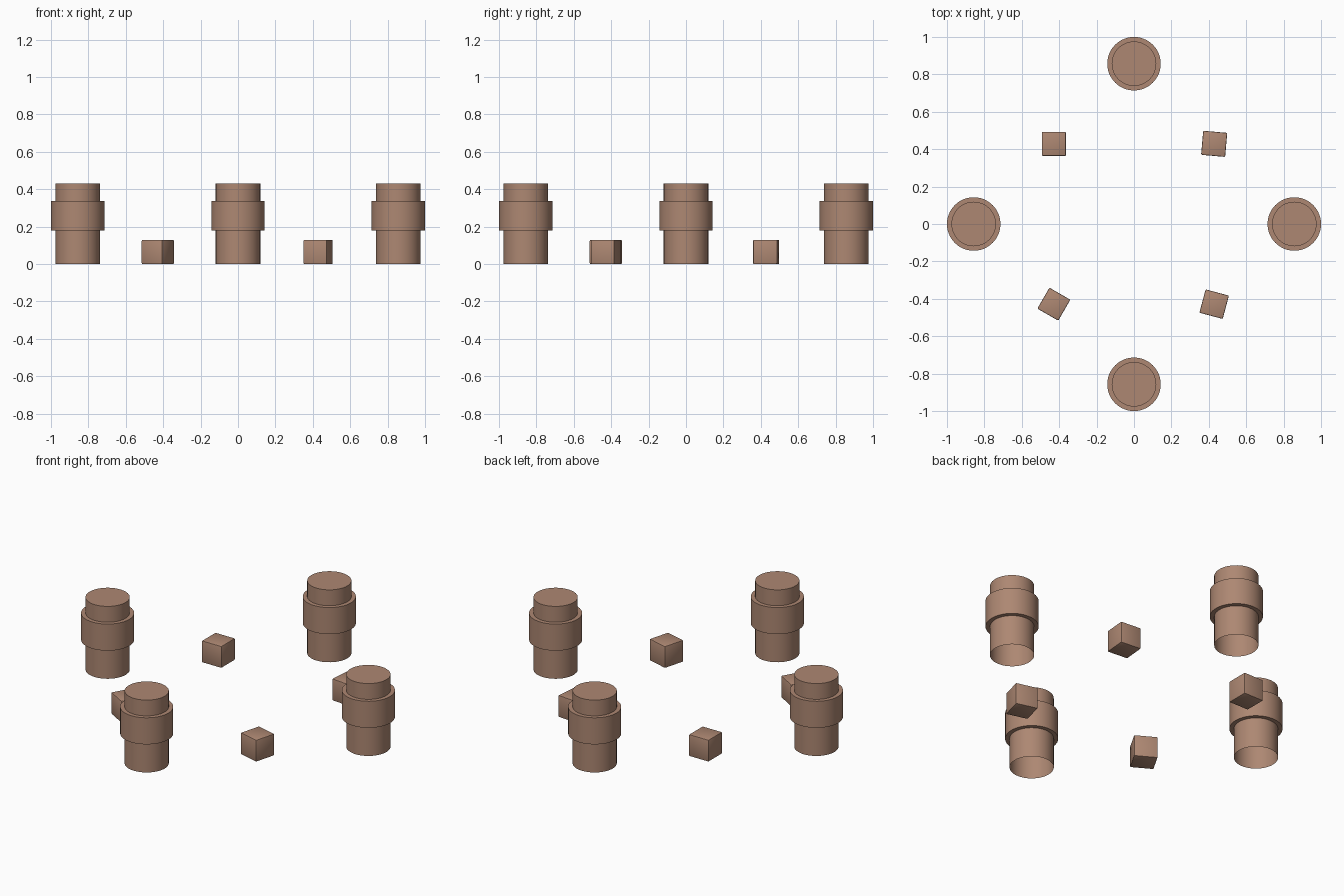
import bpy, bmesh, math

if "Cube" in bpy.data.objects:
    bpy.data.objects.remove(bpy.data.objects["Cube"])

clay = bpy.data.materials.new("light brown clay")
clay.diffuse_color = (0.42, 0.245, 0.17, 1)
clay.use_nodes = True
clay.node_tree.nodes["Principled BSDF"].inputs["Base Color"].default_value = clay.diffuse_color


def finish(name, bm, loc, turn=0.0):
    bmesh.ops.recalc_face_normals(bm, faces=bm.faces)
    mesh = bpy.data.meshes.new(name)
    bm.to_mesh(mesh)
    bm.free()
    mesh.materials.append(clay)
    obj = bpy.data.objects.new(name, mesh)
    bpy.context.collection.objects.link(obj)
    obj.location = loc
    obj.rotation_euler.z = math.radians(turn)
    bpy.ops.object.select_all(action='DESELECT')
    obj.select_set(True)
    bpy.context.view_layer.objects.active = obj
    bpy.ops.object.shade_smooth_by_angle(angle=math.radians(35))
    return obj


def lathe(name, profile, loc, sides=48):
    """Spin an (r, z) profile around z."""
    bm = bmesh.new()
    verts = [bm.verts.new((r, 0, z)) for r, z in profile]
    edges = [bm.edges.new(pair) for pair in zip(verts, verts[1:])]
    bmesh.ops.spin(bm, geom=verts + edges, cent=(0, 0, 0), axis=(0, 0, 1),
                   angle=math.tau, steps=sides, use_duplicate=False)
    bmesh.ops.remove_doubles(bm, verts=bm.verts, dist=1e-5)
    return finish(name, bm, loc)


# banded posts: open at the bottom, capped on top, stepped band around the middle
R, BAND = 0.119, 0.143
post_profile = [(R, 0), (R, 0.178), (BAND, 0.178), (BAND, 0.336),
                (R, 0.336), (R, 0.43), (0, 0.43)]
for side, x, y in (("left", -1, 0), ("right", 1, 0), ("front", 0, -1), ("back", 0, 1)):
    lathe(side + "_post", post_profile, (x * 0.857, y * 0.857, 0))

# small blocks between the posts, each turned a little differently
SIZE = 0.129
for name, x, y, turn in (("front_left_block", -1, -1, -30), ("front_right_block", 1, -1, -15),
                         ("back_right_block", 1, 1, -5), ("back_left_block", -1, 1, 0)):
    bm = bmesh.new()
    bmesh.ops.create_cube(bm, size=SIZE)
    bmesh.ops.bevel(bm, geom=bm.edges[:], offset=0.005, segments=2,
                    profile=0.5, affect='EDGES')
    finish(name, bm, (x * 0.4286, y * 0.4286, SIZE / 2), turn)
